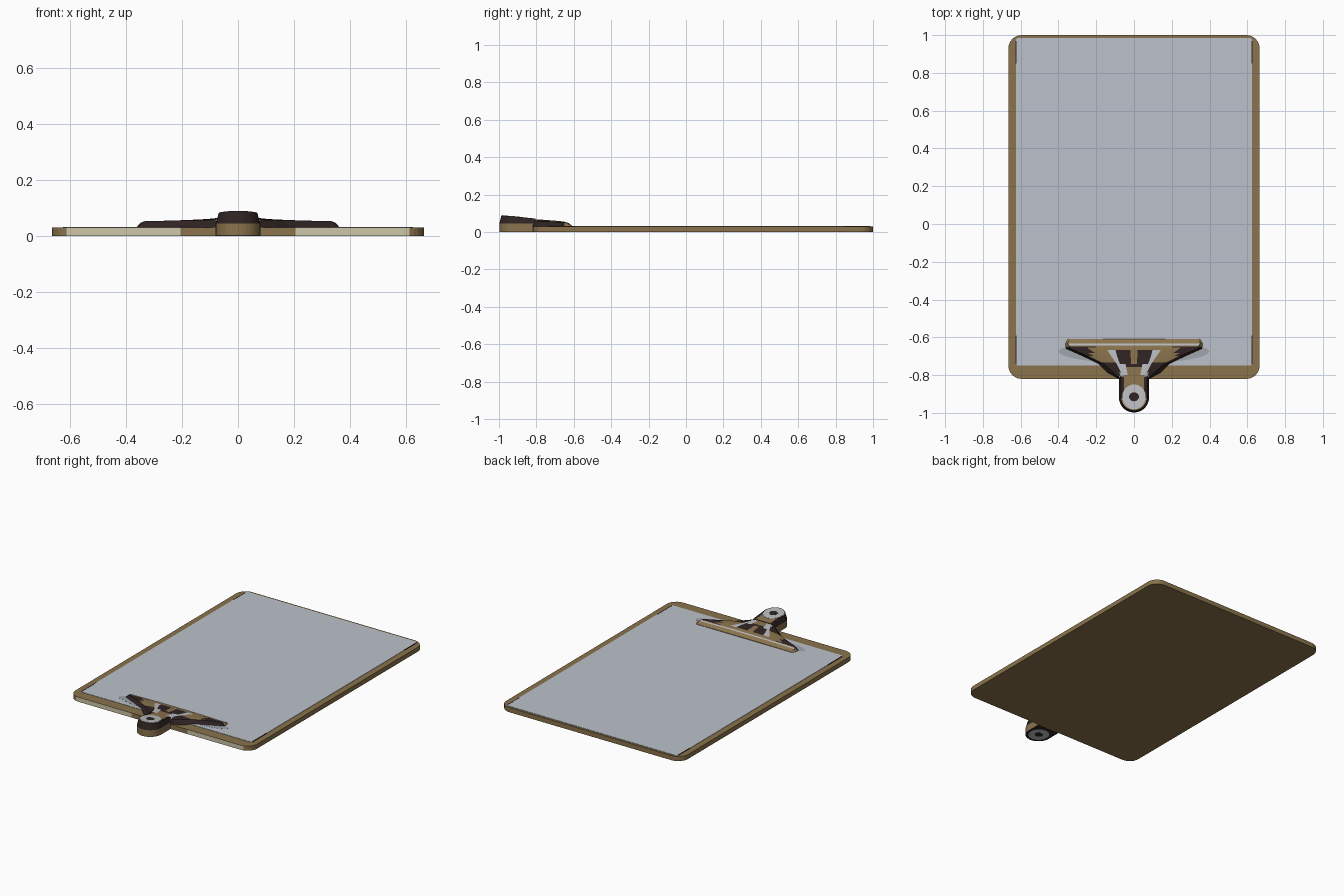
import bpy, bmesh, math

if "Cube" in bpy.data.objects:
    bpy.data.objects.remove(bpy.data.objects["Cube"])


def material(name, r, g, b):
    m = bpy.data.materials.new(name)
    lin = [((c / 255 + 0.055) / 1.055) ** 2.4 for c in (r, g, b)]
    m.diffuse_color = (*lin, 1)
    m.use_nodes = True
    m.node_tree.nodes["Principled BSDF"].inputs["Base Color"].default_value = m.diffuse_color
    return m


BROWN = material("board brown", 138, 115, 76)
PAPER = material("paper grey", 188, 193, 203)
DARK = material("dark metal", 48, 35, 35)
LIGHT = material("bright metal", 186, 189, 193)
CREAM = material("worn cream edge", 206, 199, 168)
SHADE = material("soft grey mark", 160, 165, 173)


def finish(bm, name, mats):
    bmesh.ops.recalc_face_normals(bm, faces=bm.faces[:])
    me = bpy.data.meshes.new(name)
    bm.to_mesh(me)
    bm.free()
    for m in mats:
        me.materials.append(m)
    ob = bpy.data.objects.new(name, me)
    bpy.context.collection.objects.link(ob)
    return ob


def loft(rings, cap=True):
    """Skin a list of equal-length closed rings of 3D points."""
    bm = bmesh.new()
    vs = [[bm.verts.new(p) for p in r] for r in rings]
    n = len(vs[0])
    for a, b in zip(vs, vs[1:]):
        for i in range(n):
            bm.faces.new((a[i], a[(i + 1) % n], b[(i + 1) % n], b[i]))
    if cap:
        bm.faces.new(vs[0][::-1])
        bm.faces.new(vs[-1])
    bmesh.ops.recalc_face_normals(bm, faces=bm.faces[:])
    return bm


def plate(name, pts, z0, z1, mat):
    rings = [[(x, y, f(y)) for x, y in pts] for f in (z0, z1)]
    return finish(loft(rings), name, [mat])


def rounded_rect(hx, y0, y1, r, seg=6):
    pts = []
    for cx, cy, a0 in ((hx - r, y1 - r, 0), (r - hx, y1 - r, 90),
                       (r - hx, y0 + r, 180), (hx - r, y0 + r, 270)):
        for i in range(seg + 1):
            a = math.radians(a0 + 90 * i / seg)
            pts.append((cx + r * math.cos(a), cy + r * math.sin(a)))
        if a0 == 180:  # split the front edge for its colour change
            pts += [(-0.205, y0), (0.205, y0)]
    return pts


def ellipse(cx, cy, rx, ry, n=24):
    return [(cx + rx * math.cos(2 * math.pi * i / n),
             cy + ry * math.sin(2 * math.pi * i / n)) for i in range(n)]


def flat(z):
    return lambda y: z


# Board with worn front edge
outline = rounded_rect(0.665, -0.82, 1.0, 0.07)
bm = loft([[(x, y, z) for x, y in outline] for z in (0, 0.03)])
for f in bm.faces:
    c = f.calc_center_median()
    if f.normal.y < -0.95 and abs(c.x) > 0.21:
        f.material_index = 1
finish(bm, "board", [BROWN, CREAM])

# Sheet of paper and the mark round the clip
plate("paper", rounded_rect(0.625, -0.75, 0.986, 0.012, 2), flat(0.029), flat(0.032), PAPER)
plate("clip_mark", ellipse(0, -0.675, 0.40, 0.062), flat(0.031), flat(0.0328), SHADE)

# Dark slivers at the paper corners
for s in (-1, 1):
    for y0, y1 in ((0.85, 0.97), (-0.74, -0.59)):
        a, b = s * 0.621, s * 0.627
        plate("paper_edge_line", [(a, y0), (b, y0), (b, y1), (a, y1)],
              flat(0.029), flat(0.0326), DARK)

# Clip jaw: y, base half width, shoulder half width, shoulder z, ridge half width, ridge z
rows = [(-0.610, .355, .345, .034, .12, .035),
        (-0.632, .365, .350, .047, .13, .051),
        (-0.660, .365, .335, .053, .10, .057),
        (-0.700, .275, .240, .055, .09, .061),
        (-0.740, .190, .160, .056, .075, .064),
        (-0.785, .145, .110, .057, .06, .067),
        (-0.820, .080, .070, .060, .05, .069)]
rings = [[(-wb, y, .029), (-we, y, ze), (-c, y, zc), (c, y, zc), (we, y, ze), (wb, y, .029)]
         for y, wb, we, ze, c, zc in rows]
bm = loft(rings)
bmesh.ops.subdivide_edges(bm, edges=bm.edges[:], cuts=4, use_grid_fill=True)


def jaw_colour(c, n):
    x, y = abs(c.x), c.y
    if -0.646 < y < -0.634 and x < 0.33:
        return 2                                  # bright line behind the lip
    if y > -0.65:
        return 0
    v = x - (0.06 + 0.75 * max(0, y + 0.76))      # distance from the V stripe
    if -0.82 < y < -0.67 and abs(v) < 0.016:
        return 2
    if x > 0.22 or n.z < 0.6:
        return 1
    if y < -0.73 and x > 0.075:
        return 1
    if v < 0 and x > 0.5 * (y + 0.76) - 0.01 and -0.76 < y < -0.67:
        return 1
    return 0


for f in bm.faces:
    f.material_index = jaw_colour(f.calc_center_median(), f.normal)
finish(bm, "clip_jaw", [BROWN, DARK, LIGHT])


# Lever: a rounded tab with a sloping top
def slope(dz):
    return lambda y: 0.056 - (y + 0.65) * 0.098 + dz


def tab(r, cy=-0.918, back=-0.805):
    arc = [(r * math.cos(a), cy - r * math.sin(a))
           for a in (math.pi * i / 16 for i in range(17))]
    return [(r, back)] + arc + [(-r, back)]


low = [(x, y if y < -0.82 else -0.815, 0.001) for x, y in tab(.08)]
mid = [(x, y, 0.045) for x, y in tab(.08)]
top = [(x, y, slope(0)(y)) for x, y in tab(.069)]
bm = loft([low, mid, top])
for f in bm.faces:
    c = f.calc_center_median()
    if abs(f.normal.z) < 0.8 and c.z > 0.042 or f.normal.z < -0.8:
        f.material_index = 1
finish(bm, "clip_lever", [BROWN, DARK])

# Dark rims along the lever top, bright pad and rivet hole on both sides
for s in (-1, 1):
    plate("lever_rim", [(s * .054, -.81), (s * .068, -.81), (s * .068, -.92), (s * .054, -.92)],
          slope(-.002), slope(.001), DARK)
plate("lever_pad", ellipse(0, -0.915, .062, .066), slope(-.002), slope(.0015), LIGHT)
plate("lever_hole", ellipse(0, -0.915, .027, .024, 12), slope(-.002), slope(.0022), DARK)
plate("lever_pad_under", ellipse(0, -0.915, .064, .066), flat(.0005), flat(.003), LIGHT)
plate("lever_hole_under", ellipse(0, -0.915, .027, .024, 12), flat(0), flat(.003), DARK)
